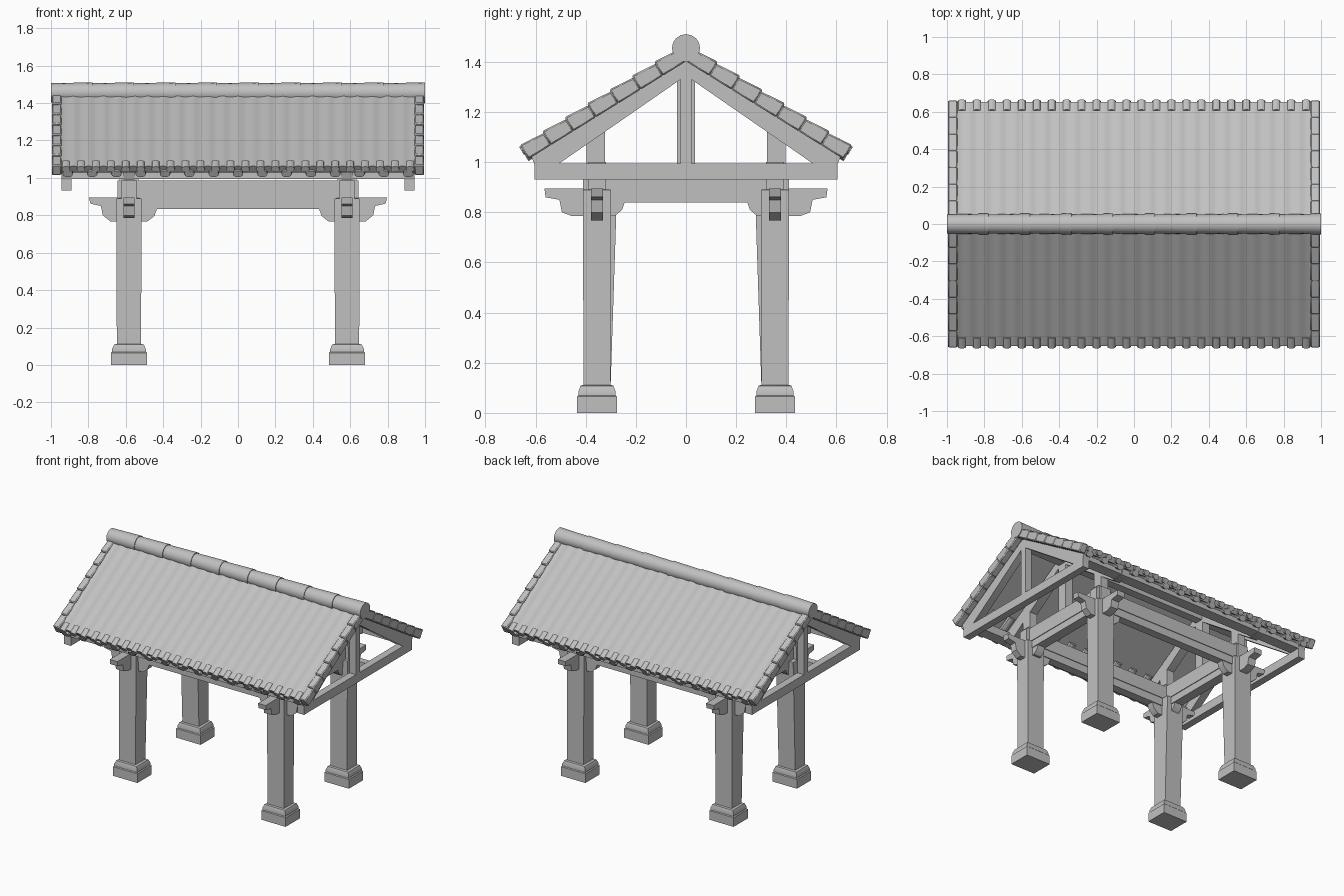
import bpy, bmesh, math
from mathutils import Matrix, Vector

cube = bpy.data.objects.get("Cube")
if cube:
    bpy.data.objects.remove(cube)

GREY = (0.53, 0.53, 0.53, 1)
stone = bpy.data.materials.new("plain grey")
stone.use_nodes = True
stone.diffuse_color = GREY
stone.node_tree.nodes["Principled BSDF"].inputs["Base Color"].default_value = GREY

ANGLE = math.atan(0.62)
PEAK = 1.475
POST_X, POST_Y, GABLE_X = 0.583, 0.355, 0.917


def finish(name, bm, bevel=0):
    bmesh.ops.recalc_face_normals(bm, faces=bm.faces)
    mesh = bpy.data.meshes.new(name)
    bm.to_mesh(mesh)
    bm.free()
    mesh.materials.append(stone)
    mesh.shade_smooth()
    mesh.set_sharp_from_angle(angle=math.radians(35))
    obj = bpy.data.objects.new(name, mesh)
    bpy.context.collection.objects.link(obj)
    if bevel:
        mod = obj.modifiers.new("edge", "BEVEL")
        mod.width, mod.segments = bevel, 1
    return obj


def add_prism(bm, outline, axis, lo, hi):
    """Extrude an outline: axis x takes (y, z) points, axis y takes (x, z)."""
    def place(u, z, t):
        return (t, u, z) if axis == "x" else (u, t, z)
    a = [bm.verts.new(place(u, z, lo)) for u, z in outline]
    b = [bm.verts.new(place(u, z, hi)) for u, z in outline]
    bm.faces.new(a)
    bm.faces.new(b[::-1])
    for i in range(len(a)):
        j = (i + 1) % len(a)
        bm.faces.new((a[i], a[j], b[j], b[i]))


def prism(name, outline, axis, lo, hi):
    bm = bmesh.new()
    add_prism(bm, outline, axis, lo, hi)
    return finish(name, bm)


def box(name, x0, x1, y0, y1, z0, z1):
    return prism(name, [(y0, z0), (y1, z0), (y1, z1), (y0, z1)], "x", x0, x1)


def stack(name, cx, cy, rings):
    """Loft rectangles given as (half width, half depth, height)."""
    bm = bmesh.new()
    loops = [[bm.verts.new((cx + i * w, cy + j * d, z))
              for i, j in ((-1, -1), (1, -1), (1, 1), (-1, 1))] for w, d, z in rings]
    for a, b in zip(loops, loops[1:]):
        for i in range(4):
            bm.faces.new((a[i], a[i - 1], b[i - 1], b[i]))
    bm.faces.new(loops[0])
    bm.faces.new(loops[-1])
    return finish(name, bm)


def on_slope(side, s, n):
    """Point at distance s down the roof and n above its surface."""
    c, k = math.cos(ANGLE), math.sin(ANGLE)
    return side * (s * c + n * k), PEAK - s * k + n * c


def add_rod(bm, start, end, r0, r1, sides, wide=1):
    start, end = Vector(start), Vector(end)
    d = end - start
    m = (Matrix.Translation((start + end) / 2) @ Matrix.Diagonal((wide, 1, 1, 1))
         @ d.to_track_quat("Z", "X").to_matrix().to_4x4())
    bmesh.ops.create_cone(bm, cap_ends=True, segments=sides, radius1=r0,
                          radius2=r1, depth=d.length, matrix=m)


# Posts, footings and crossing bracket arms
for sx, xname in ((-1, "right"), (1, "left")):
    for sy, yname in ((-1, "front"), (1, "back")):
        tag = f"{yname}_{xname}"
        cx, cy = sx * POST_X, sy * POST_Y
        stack("footing_" + tag, cx, cy, [
            (0.096, 0.079, 0), (0.096, 0.079, 0.065), (0.09, 0.074, 0.07),
            (0.09, 0.074, 0.085), (0.08, 0.066, 0.108), (0.068, 0.056, 0.112)])
        post = stack("post_" + tag, cx, cy, [
            (0.065, 0.054, 0.1), (0.067, 0.056, 0.89), (0.05, 0.036, 0.892), (0.05, 0.036, 1.0)])
        # the posts on one side widen inward towards the top
        if sx < 0:
            for v in post.data.vertices:
                if 0.8 < v.co.z < 0.891 and abs(v.co.y) < POST_Y:
                    v.co.y -= sy * 0.024
        arm_x = [(0.215, 0.895), (0.205, 0.862), (0.15, 0.85), (0.14, 0.8), (0.1, 0.768),
                 (-0.1, 0.768), (-0.135, 0.795), (-0.15, 0.835), (-0.1, 0.895)]
        prism("long_arm_" + tag, [(cx + sx * u, z) for u, z in arm_x],
              "y", cy - 0.024, cy + 0.024)
        arm_y = [(0.21, 0.895), (0.205, 0.86), (0.15, 0.85), (0.14, 0.8), (0.1, 0.785),
                 (-0.07, 0.785), (-0.1, 0.81), (-0.11, 0.84), (-0.07, 0.895)]
        prism("cross_arm_" + tag, [(cy + sy * u, z) for u, z in arm_y],
              "x", cx - 0.03, cx + 0.03)

# Beams joining the posts
for s, name in ((-1, "front"), (1, "back")):
    box(name + "_beam", -0.645, 0.645, s * POST_Y - 0.035, s * POST_Y + 0.035, 0.89, 0.985)
    box(name + "_lower_beam", -POST_X, POST_X, s * POST_Y - 0.03, s * POST_Y + 0.03, 0.835, 0.892)
for s, name in ((-1, "right"), (1, "left")):
    x = s * POST_X
    box(name + "_cross_beam", x - 0.04, x + 0.04, -0.41, 0.41, 0.89, 0.99)
    box(name + "_lower_cross_beam", x - 0.035, x + 0.035, -POST_Y, POST_Y, 0.84, 0.892)

# Trusses at the gables and above the posts
rafter = [(0, 1.41), (0.62, 1.03), (0.605, 0.992), (0.51, 0.992), (0, 1.345)]
for s, side in ((-1, "right"), (1, "left")):
    for x, w, kind in ((GABLE_X, 0.026, "gable"), (POST_X, 0.03, "inner")):
        c = s * x
        king = 0.022 if kind == "gable" else 0.036
        box(f"{kind}_king_post_{side}", c - w, c + w, -king, king, 0.98, 1.37)
        for f, end in ((-1, "front"), (1, "back")):
            prism(f"{kind}_rafter_{side}_{end}", [(f * y, z) for y, z in rafter],
                  "x", c - w, c + w)
            if kind == "inner":
                y = f * 0.36
                box(f"queen_post_{side}_{end}", c - w, c + w, y - 0.036, y + 0.036, 0.98, 1.13)
    box(f"gable_tie_{side}", s * GABLE_X - 0.026, s * GABLE_X + 0.026, -0.605, 0.605, 0.932, 0.995)

# Purlins along the roof
prism("ridge_purlin", [(-0.03, 1.34), (0.03, 1.34), (0.035, 1.385), (0, 1.41), (-0.035, 1.385)],
      "x", -0.94, 0.94)
for s, name in ((-1, "front"), (1, "back")):
    prism(name + "_eave_purlin",
          [(s * y, z) for y, z in ((0.525, 0.995), (0.605, 0.995), (0.605, 1.03), (0.525, 1.052))],
          "x", -0.94, 0.94)

# Roof slopes, verge tiles and eave ends
for side, name in ((-1, "front"), (1, "back")):
    # gently rippled sheet
    bm = bmesh.new()
    steps, rows = 192, []
    for i in range(steps + 1):
        x = -0.96 + 1.92 * i / steps
        lift = -0.009 + 0.003 * math.cos(2 * math.pi * i / 8)
        rows.append([bm.verts.new((x, *on_slope(side, s, n)))
                     for s, n in ((0, lift), (0.772, lift), (0.765, -0.045), (0, -0.045))])
    for a, b in zip(rows, rows[1:]):
        for k in range(4):
            bm.faces.new((a[k - 1], a[k], b[k], b[k - 1]))
    bm.faces.new(rows[0])
    bm.faces.new(rows[-1])
    finish(name + "_roof_sheet", bm)

    # overlapping tiles down each verge
    bm = bmesh.new()
    for s in (-1, 1):
        for i in range(7):
            a, b = 0.04 + 0.105 * i, 0.04 + 0.105 * (i + 1)
            outline = [on_slope(side, p, n) for p, n in
                       ((a, -0.006), (b + 0.003, 0.004), (b + 0.003, -0.062), (a, -0.062))]
            lo, hi = sorted((s * 0.944, s * 0.995))
            add_prism(bm, outline, "x", lo, hi)
    finish(name + "_verge_tiles", bm, 0.006)

    # rolled tile ends and short round rafters under them
    bm = bmesh.new()
    for i in range(24):
        x = -0.92 + 0.08 * i
        add_rod(bm, (x, *on_slope(side, 0.72, -0.019)), (x, *on_slope(side, 0.784, -0.019)),
                0.019, 0.019, 10, 1.2)
    finish(name + "_tile_ends", bm)
    bm = bmesh.new()
    for i in range(15):
        x = -0.91 + 0.13 * i
        add_rod(bm, (x, *on_slope(side, 0.58, -0.05)), (x, *on_slope(side, 0.782, -0.05)),
                0.02, 0.02, 10, 1.4)
    finish(name + "_round_rafters", bm)

# Ridge of overlapping round tiles
bm = bmesh.new()
pitch = 2.0 / 9
for i in range(9):
    x = -1 + pitch * i
    add_rod(bm, (x, 0, 1.455), (x + pitch, 0, 1.455), 0.051, 0.056, 16)
finish("ridge_tiles", bm)
